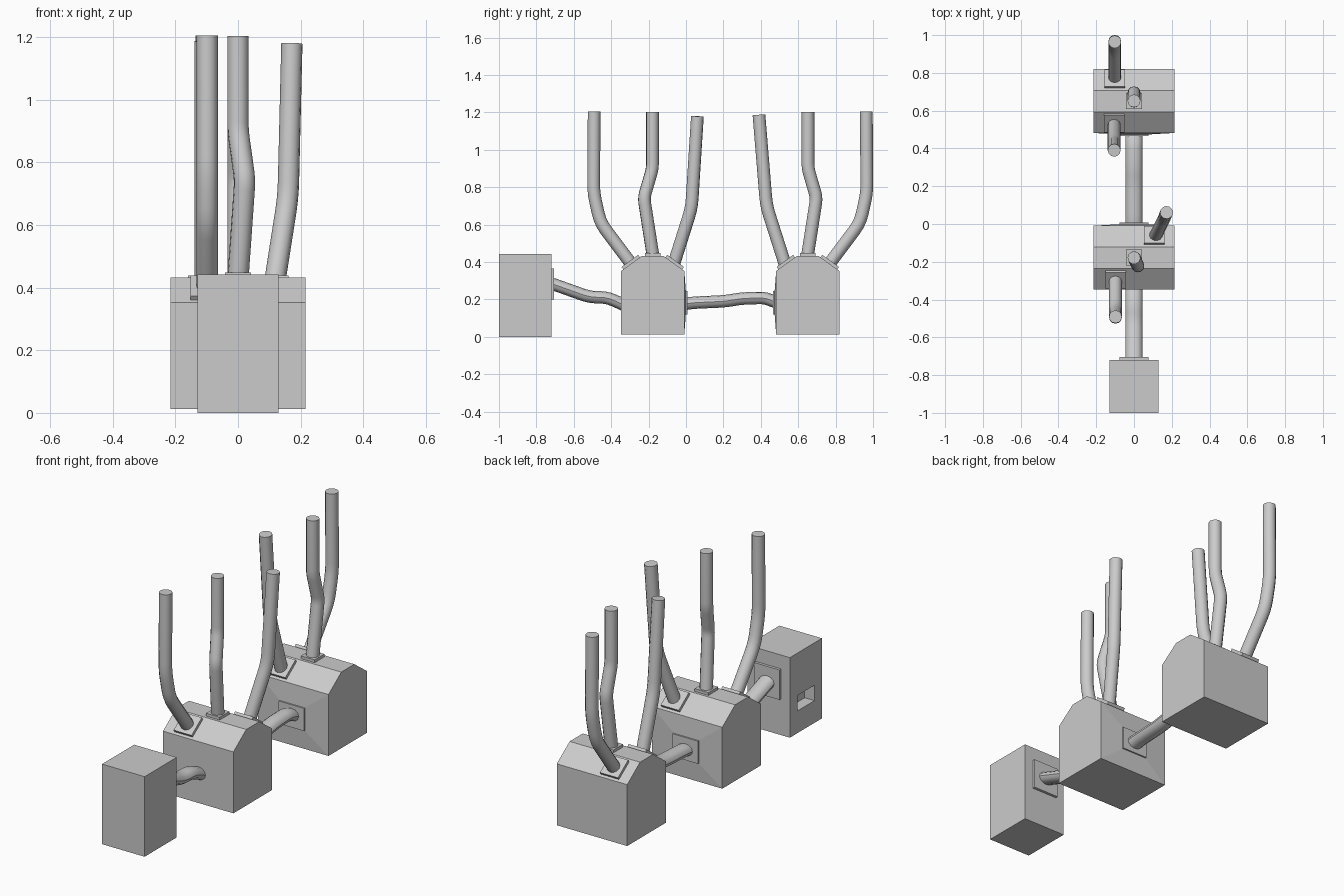
import bpy, bmesh, math
from mathutils import Vector

if "Cube" in bpy.data.objects:
    bpy.data.objects.remove(bpy.data.objects["Cube"])


def finish(name, bm):
    bmesh.ops.recalc_face_normals(bm, faces=bm.faces[:])
    me = bpy.data.meshes.new(name)
    bm.to_mesh(me)
    bm.free()
    ob = bpy.data.objects.new(name, me)
    bpy.context.collection.objects.link(ob)
    return ob


def box(name, centre, size, tilt=0.0):
    bm = bmesh.new()
    bmesh.ops.create_cube(bm, size=1)
    bmesh.ops.scale(bm, vec=size, verts=bm.verts)
    ob = finish(name, bm)
    ob.location = centre
    ob.rotation_euler.x = tilt
    return ob


def tube(name, pts, radius=0.034, widen=1.0, soft=0.05):
    """Round pipe through points, with softened bends; widen stretches it in x."""
    pts = [Vector(p) for p in pts]
    path = [pts[0]]
    for a, b, c in zip(pts, pts[1:], pts[2:]):
        r = min(soft, (a - b).length * 0.4, (c - b).length * 0.4)
        s, e = b + (a - b).normalized() * r, b + (c - b).normalized() * r
        for t in (0, 0.33, 0.67, 1):
            path.append(s * (1 - t) ** 2 + b * 2 * t * (1 - t) + e * t * t)
    path.append(pts[-1])
    cu = bpy.data.curves.new(name, 'CURVE')
    cu.dimensions = '3D'
    cu.bevel_depth = radius
    cu.bevel_resolution = 4
    cu.use_fill_caps = True
    sp = cu.splines.new('POLY')
    sp.points.add(len(path) - 1)
    for p, q in zip(sp.points, path):
        p.co = (*q, 1)
    ob = bpy.data.objects.new(name, cu)
    bpy.context.collection.objects.link(ob)
    bpy.ops.object.select_all(action='DESELECT')
    ob.select_set(True)
    bpy.context.view_layer.objects.active = ob
    bpy.ops.object.convert(target='MESH')
    ob = bpy.context.object
    for v in ob.data.vertices:
        v.co.x *= widen
    bpy.ops.object.shade_smooth_by_angle(angle=math.radians(40))


HALF_X, HALF_Y, FLAT = 0.215, 0.169, 0.057
BOTTOM, SHOULDER, TOP = 0.013, 0.352, 0.433
TILT = math.atan2(TOP - SHOULDER, HALF_Y - FLAT)


def housing(name, cy, bulge_side):
    """Chamfered box; one end wall rises gently to a port at its middle."""
    profile = [(-HALF_Y, BOTTOM), (HALF_Y, BOTTOM), (HALF_Y, SHOULDER),
               (FLAT, TOP), (-FLAT, TOP), (-HALF_Y, SHOULDER)]
    bm = bmesh.new()
    f = bm.faces.new([bm.verts.new((-HALF_X, cy + y, z)) for y, z in profile])
    ext = bmesh.ops.extrude_face_region(bm, geom=[f])
    bmesh.ops.translate(bm, vec=(2 * HALF_X, 0, 0),
                        verts=[g for g in ext['geom'] if isinstance(g, bmesh.types.BMVert)])
    bmesh.ops.recalc_face_normals(bm, faces=bm.faces[:])
    wall = next(f for f in bm.faces if f.normal.y * bulge_side > 0.95)
    bmesh.ops.inset_region(bm, faces=[wall], thickness=0.05)
    for v in wall.verts:
        v.co = (math.copysign(0.075, v.co.x), cy + bulge_side * (HALF_Y + 0.008),
                0.245 if v.co.z > 0.18 else 0.12)
    finish(name, bm)
    # port plate on the raised wall
    box(name + "_side_plate", (0, cy + bulge_side * (HALF_Y + 0.006), 0.182), (0.155, 0.02, 0.125))


def top_plates(name, cy, xs):
    mid_y, mid_z = (HALF_Y + FLAT) / 2, (TOP + SHOULDER) / 2
    for label, side, x in zip(("front", "middle", "back"), (-1, 0, 1), xs):
        if side:
            box(f"{name}_{label}_plate", (x, cy + side * (mid_y + 0.002), mid_z + 0.003),
                (0.11, 0.11, 0.025), -side * TILT)
        else:
            box(f"{name}_{label}_plate", (x, cy, TOP + 0.003), (0.084, 0.084, 0.025))


# small end box with a slot in its left wall
end_box = box("end_box", (0, -0.86, 0.221), (0.26, 0.28, 0.442))
cutter = box("slot_cutter", (-0.13, -0.86, 0.165), (0.12, 0.15, 0.085))
cutter.hide_render = True
cutter.hide_viewport = False
mod = end_box.modifiers.new("slot", 'BOOLEAN')
mod.object = cutter
mod.operation = 'DIFFERENCE'
mod.solver = 'EXACT'
bpy.context.view_layer.objects.active = end_box
bpy.ops.object.modifier_apply(modifier="slot")
bpy.data.objects.remove(cutter)
box("end_box_plate", (0, -0.715, 0.283), (0.155, 0.02, 0.165))

# two housings with plates
NEAR, FAR = -0.178, 0.651
housing("near_housing", NEAR, 1)
housing("far_housing", FAR, -1)
top_plates("near", NEAR, (-0.097, 0, 0.107))
top_plates("far", FAR, (-0.105, 0, -0.102))

# connecting pipes
tube("link_pipe_near", [(0, -0.715, 0.283), (0, -0.515, 0.212), (0, -0.42, 0.21), (0, -0.32, 0.165)],
     0.033, 1.36)
tube("link_pipe_far", [(0, -0.01, 0.175), (0, 0.04, 0.182), (0, 0.21, 0.19), (0, 0.3, 0.205),
                       (0, 0.42, 0.208), (0, 0.48, 0.185)], 0.033, 1.36)

# standing pipes
for name, cy, side, x in (("near_front_pipe", NEAR, -1, -0.098), ("far_back_pipe", FAR, 1, -0.102)):
    tube(name, [(x, cy + side * 0.115, 0.39), (x, cy + side * 0.28, 0.61),
                (x, cy + side * 0.316, 0.77), (x, cy + side * 0.313, 1.205)])
for name, cy, side, x in (("near_middle_pipe", NEAR, -1, 0.022), ("far_middle_pipe", FAR, 1, 0)):
    tube(name, [(0, cy - side * 0.002, 0.43), (x, cy + side * 0.047, 0.743),
                (0, cy + side * 0.001, 0.90), (0, cy + side * 0.001, 1.203)], soft=0.03)
tube("near_back_pipe", [(0.113, -0.065, 0.39), (0.16, 0.03, 0.69), (0.172, 0.061, 1.179)])
tube("far_front_pipe", [(-0.105, 0.532, 0.38), (-0.105, 0.43, 0.70), (-0.105, 0.39, 1.187)])
